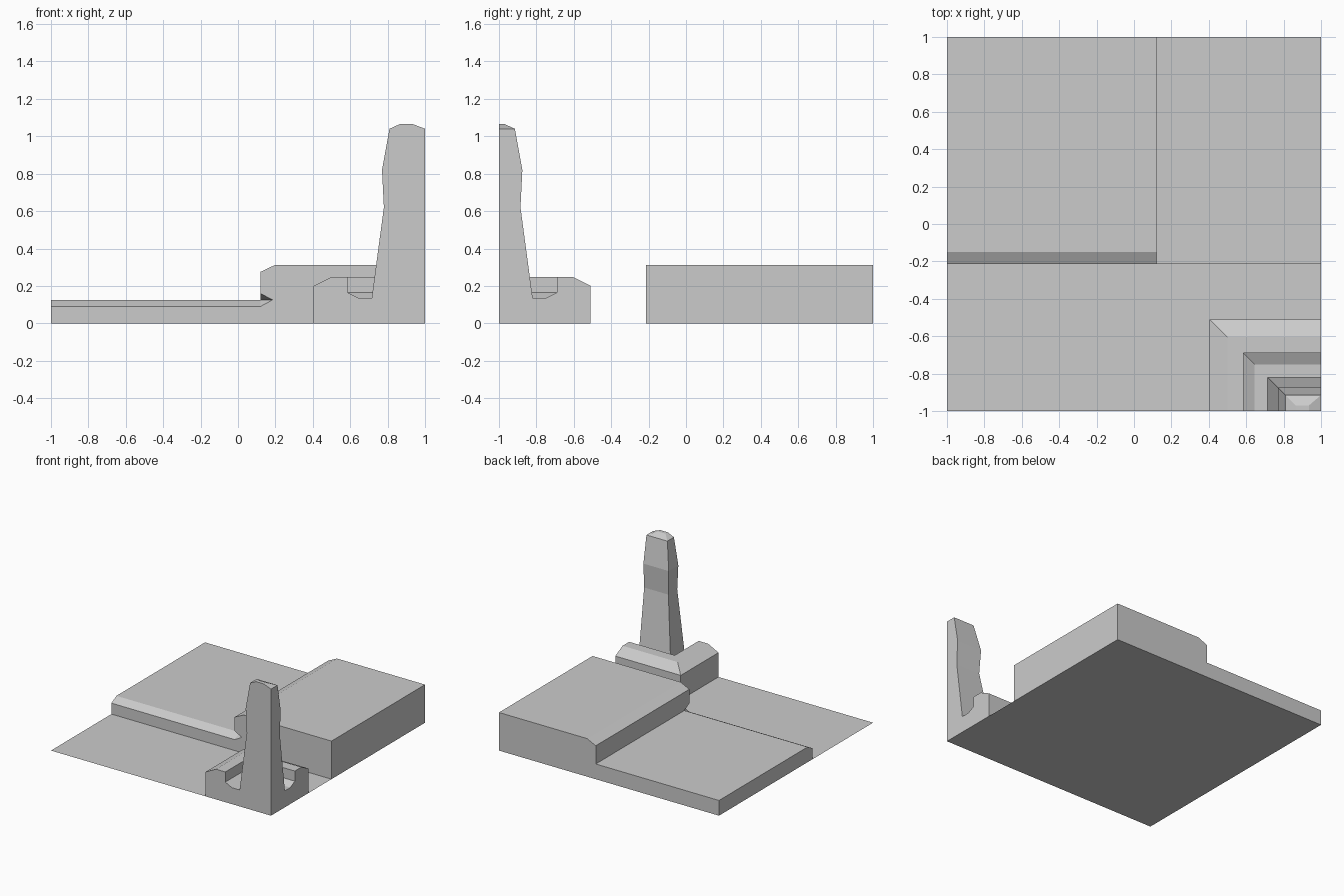
import bpy, bmesh

if "Cube" in bpy.data.objects:
    bpy.data.objects.remove(bpy.data.objects["Cube"])

stone = bpy.data.materials.new("plain grey")
stone.diffuse_color = (0.6, 0.6, 0.6, 1)
stone.use_nodes = True
stone.node_tree.nodes["Principled BSDF"].inputs["Base Color"].default_value = stone.diffuse_color


def build(name, verts, faces, solid=True):
    """Mesh object from points; solids get outward normals and lose their floor face."""
    bm = bmesh.new()
    vs = [bm.verts.new(v) for v in verts]
    for f in faces:
        bm.faces.new([vs[i] for i in f])
    if solid:
        bmesh.ops.recalc_face_normals(bm, faces=bm.faces)
        floor = [f for f in bm.faces if all(abs(v.co.z) < 1e-5 for v in f.verts)]
        bmesh.ops.delete(bm, geom=floor, context='FACES_ONLY')
    me = bpy.data.meshes.new(name)
    bm.to_mesh(me)
    bm.free()
    me.materials.append(stone)
    ob = bpy.data.objects.new(name, me)
    bpy.context.collection.objects.link(ob)
    return ob


FRONT = -0.215   # front edge of the raised areas
STEP = 0.12      # x where the low slab meets the high block

# Ground sheet
build("ground", [(-1, -1, 0), (1, -1, 0), (1, 1, 0), (-1, 1, 0)], [(0, 1, 2, 3)], False)

# Low slab with a chamfered front edge
prof = [(FRONT, 0), (FRONT, 0.09), (-0.15, 0.125), (1, 0.125), (1, 0)]
n = len(prof)
build("low_slab",
      [(x, y, z) for x in (-1, STEP) for y, z in prof],
      [tuple(range(n)), tuple(range(n, 2 * n))]
      + [(i, (i + 1) % n, n + (i + 1) % n, n + i) for i in range(n)])

# High block: chamfered left edge, small notch where the slab chamfer runs in
front = [(1, 0), (1, 0.313), (0.2, 0.313), (STEP, 0.275), (STEP, 0.16),
         (0.185, 0.125), (STEP, 0.09), (STEP, 0)]
back = [(1, 0), (1, 0.313), (0.2, 0.313), (STEP, 0.275), (STEP, 0)]
verts = [(x, FRONT, z) for x, z in front] + [(x, 1, z) for x, z in back]
verts.append((STEP, -0.15, 0.125))                       # notch tip
build("high_block", verts,
      [tuple(range(8)), tuple(range(8, 13)),
       (0, 1, 9, 8), (1, 2, 10, 9), (2, 3, 11, 10),      # right, top, chamfer
       (3, 4, 13, 6, 7, 12, 11),                         # left wall
       (4, 5, 13), (5, 6, 13), (7, 0, 8, 12)])           # notch, floor

# Quarter fountain: one profile (x, z) wrapped round the corner of the tile
profile = [(0.405, 0), (0.405, 0.2), (0.5, 0.248), (0.585, 0.248), (0.585, 0.165),
           (0.645, 0.135), (0.715, 0.135), (0.78, 0.62), (0.77, 0.82),
           (0.81, 1.04), (0.865, 1.065)]
verts, faces = [], []
for x, z in profile:
    y = -0.105 - x
    end = 0.935 if z > 1.05 else 1       # the cap is chamfered on the right too
    verts += [(x, -1, z), (x, y, z), (end, y, z)]
m = len(profile)
for i in range(m - 1):
    a, b = 3 * i, 3 * i + 3
    faces += [(a, a + 1, b + 1, b), (a + 1, a + 2, b + 2, b + 1)]
base, rim, top = 3 * m, 3 * m + 1, 3 * m + 2
verts += [(1, -1, 0), (1, -1, 1.04), (0.935, -1, 1.065)]
t = 3 * (m - 1)
faces += [(t, t + 1, t + 2, top),                                   # flat top
          (t - 1, t + 2, top, rim),                                 # right chamfer
          tuple(3 * i for i in range(m)) + (top, rim, base),        # front cut
          tuple(3 * i + 2 for i in range(m - 1)) + (rim, base),     # right cut
          (0, 1, 2, base)]                                          # floor
build("quarter_fountain", verts, faces)
